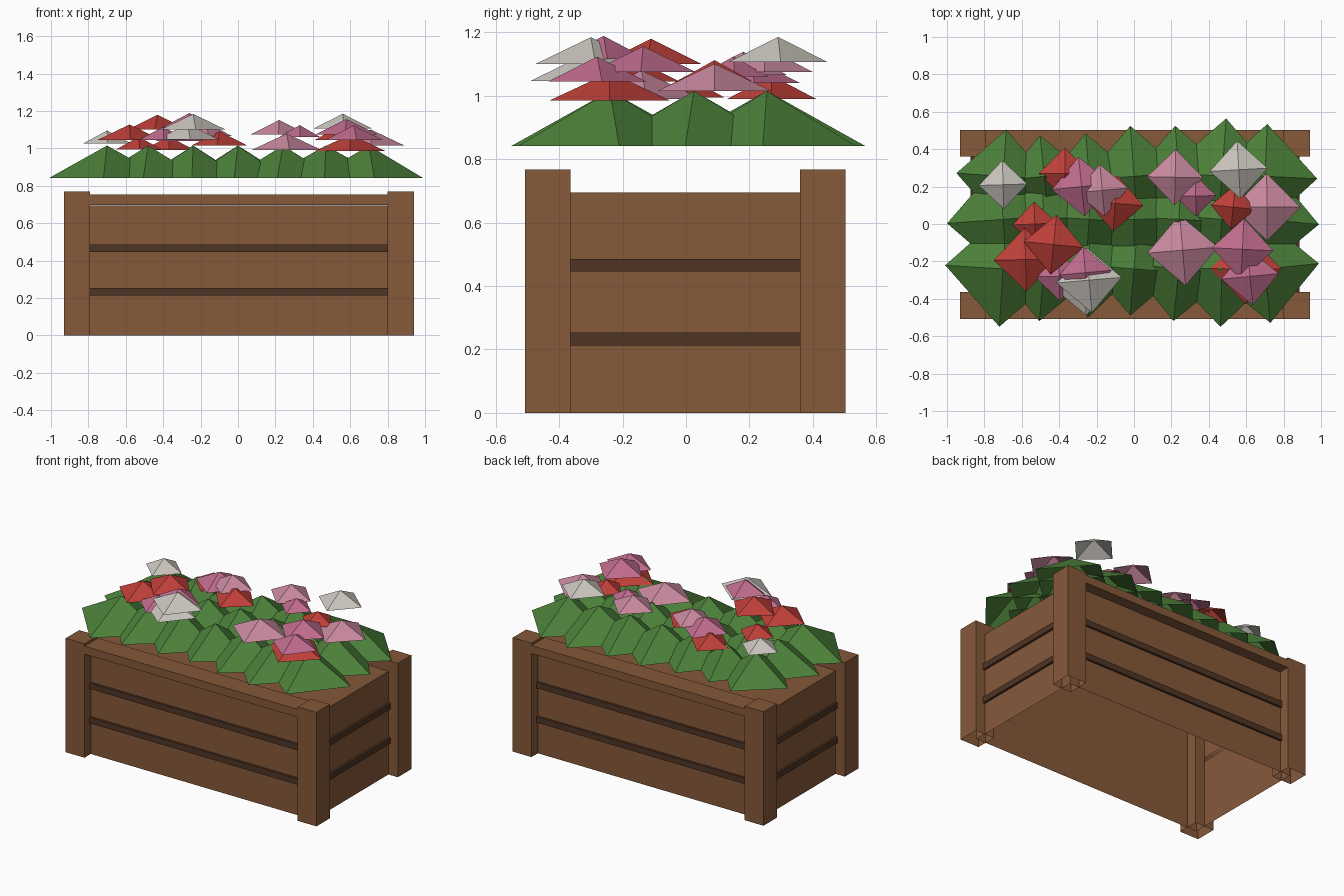
import bpy, bmesh, random
from mathutils import Matrix, Vector

if "Cube" in bpy.data.objects:
    bpy.data.objects.remove(bpy.data.objects["Cube"])
random.seed(4)


def material(name, rgb):
    m = bpy.data.materials.new(name)
    m.use_nodes = True
    m.diffuse_color = (*rgb, 1)
    m.node_tree.nodes["Principled BSDF"].inputs["Base Color"].default_value = (*rgb, 1)
    return m


wood = material("wood", (.235, .1, .042))
dark_wood = material("dark wood", (.08, .035, .018))
green = material("leaf green", (.073, .22, .042))
red = material("red", (.52, .05, .04))
pink = material("pink", (.53, .15, .27))
pale = material("pale pink", (.59, .25, .35))
white = material("white", (.6, .57, .52))


def finish(name, bm, mat):
    me = bpy.data.meshes.new(name)
    bm.to_mesh(me)
    bm.free()
    me.materials.append(mat)
    ob = bpy.data.objects.new(name, me)
    bpy.context.collection.objects.link(ob)
    return ob


def box(name, lo, hi, mat, open_bottom=False):
    lo, hi = Vector(lo), Vector(hi)
    bm = bmesh.new()
    bmesh.ops.create_cube(bm, size=1, matrix=Matrix.Translation((lo + hi) / 2)
                          @ Matrix.Diagonal((*(hi - lo), 1)))
    if open_bottom:
        bm.normal_update()
        down = [f for f in bm.faces if f.normal.z < -.9]
        bmesh.ops.delete(bm, geom=down, context='FACES')
    return finish(name, bm, mat)


def tuft(name, x, y, base, top, r, mat, turn=.12):
    """Hollow four-sided pyramid with its corners along the axes."""
    bm = bmesh.new()
    spin = Matrix.Rotation(random.uniform(-turn, turn), 4, 'Z')
    bmesh.ops.create_cone(bm, segments=4, radius1=r, radius2=0, depth=top - base,
                          cap_ends=False,
                          matrix=Matrix.Translation((x, y, (base + top) / 2)) @ spin)
    bmesh.ops.remove_doubles(bm, verts=bm.verts, dist=.0001)
    return finish(name, bm, mat)


# Planter body, open underneath
X0, X1, Y0, Y1 = -.86, .87, -.44, .435
box("planter_body", (X0, Y0, 0), (X1, Y1, .695), wood, True)

# Corner posts
for sx, x in (("right", -.93), ("left", .8)):
    for sy, y in (("front", -.507), ("back", .36)):
        box(f"{sy}_{sx}_post", (x, y, 0), (x + .14, y + .143, .768), wood, True)

# Rims along the two long sides
for side, y in (("front", -.507), ("back", .36)):
    box(side + "_rim", (-.79, y, .698), (.8, y + .143, .752), wood)

# Dark battens between the boards
out = .015
for i, z in enumerate((.213, .445)):
    zt = z + .04
    box(f"front_batten_{i}", (-.79, Y0 - out, z), (.8, Y0, zt), dark_wood)
    box(f"back_batten_{i}", (-.79, Y1, z), (.8, Y1 + out, zt), dark_wood)
    box(f"right_batten_{i}", (X0 - out, -.364, z), (X0, .36, zt), dark_wood)
    box(f"left_batten_{i}", (X1, -.364, z), (X1 + out, .36, zt), dark_wood)

# Leaf mounds in three rows of seven
columns = (-.7, -.48, -.24, 0, .24, .47, .7)
rows = ((-.24, (.31, .28, .26, .25, .28, .31, .29)),
        (.025, (.3, .28, .27, .27, .27, .28, .29)),
        (.255, (.25, .22, .23, .27, .27, .31, .28)))
for y, radii in rows:
    for x, r in zip(columns, radii):
        tuft("leaf_mound", x, y, .842, 1.015, r, green)

# Blossoms: x, y, base height, radius
blossoms = (
    ("white_blossom", white, ((-.7, .21, 1.025, .13), (.56, .29, 1.107, .155),
                              (-.24, -.3, 1.1, .175), (-.27, -.32, 1.047, .17))),
    ("red_blossom", red, ((-.43, -.11, 1.1, .16), (-.58, -.19, 1.045, .17),
                          (-.53, 0, .995, .12), (-.37, .27, .99, .14),
                          (-.1, .11, 1.015, .15), (.6, -.24, .985, .19),
                          (.53, .09, 1.045, .12))),
    ("pink_blossom", pink, ((-.28, .2, 1.04, .16), (-.26, -.26, 1.115, .14),
                            (-.4, -.28, 1.045, .13), (.58, -.135, 1.075, .165),
                            (.62, -.28, 1.045, .155), (.33, .15, 1.06, .11))),
    ("pale_blossom", pale, ((-.17, .18, 1.065, .14), (.26, -.14, .99, .19),
                            (.71, .09, 1.015, .18), (.22, .25, 1.075, .15))),
)
for name, mat, spots in blossoms:
    for x, y, z, r in spots:
        tuft(name, x, y, z, z + .03 + r * .31, r, mat)
